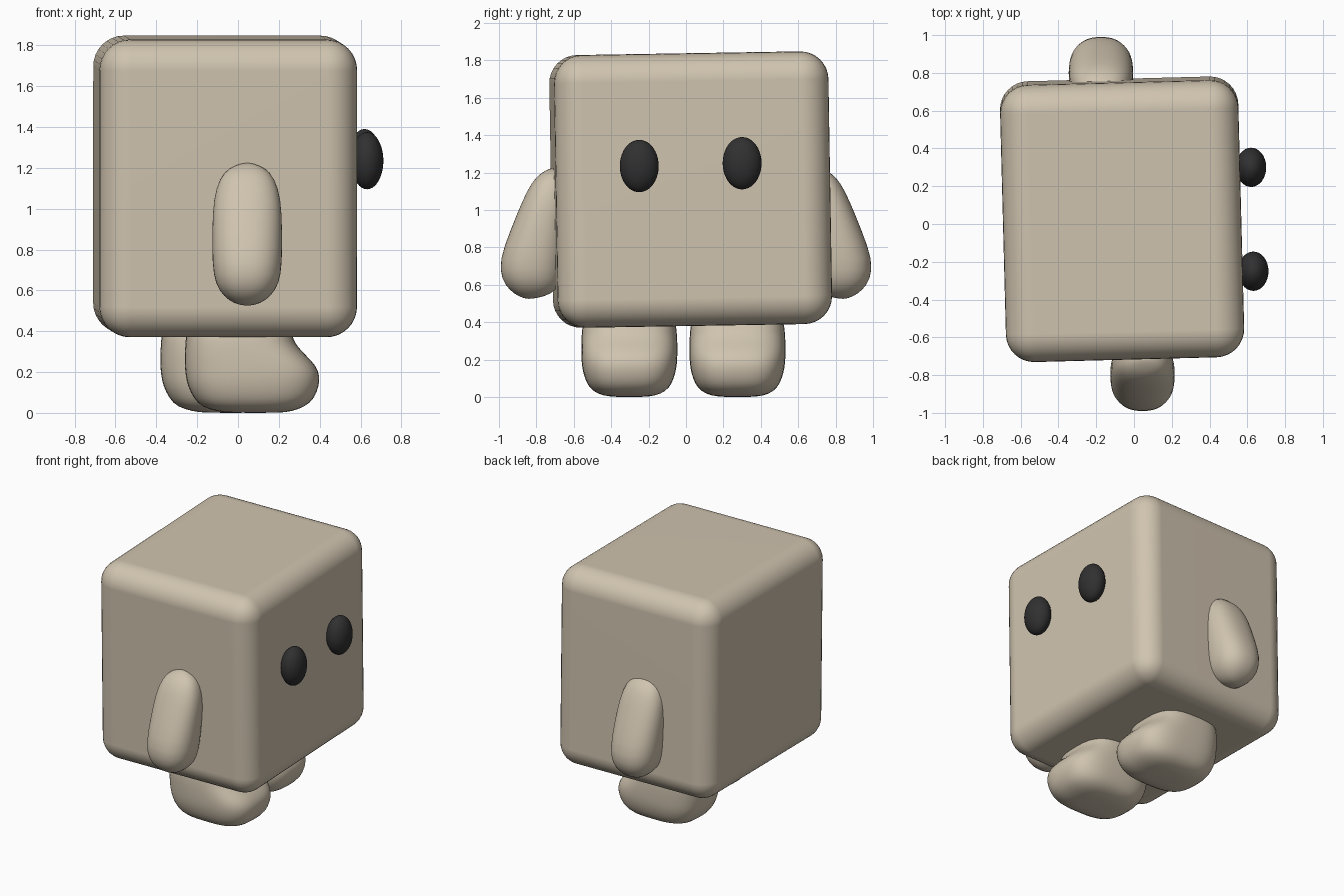
import bpy, bmesh, math

if "Cube" in bpy.data.objects:
    bpy.data.objects.remove(bpy.data.objects["Cube"])


def material(name, rgb):
    m = bpy.data.materials.new(name)
    m.diffuse_color = (*rgb, 1)
    m.use_nodes = True
    m.node_tree.nodes["Principled BSDF"].inputs["Base Color"].default_value = m.diffuse_color
    return m


BEIGE = material("beige", (0.63, 0.55, 0.43))
BLACK = material("charcoal", (0.03, 0.03, 0.03))


def finish(bm, name, mat):
    bmesh.ops.recalc_face_normals(bm, faces=bm.faces)
    for f in bm.faces:
        f.smooth = True
    me = bpy.data.meshes.new(name)
    bm.to_mesh(me)
    bm.free()
    me.materials.append(mat)
    ob = bpy.data.objects.new(name, me)
    bpy.context.collection.objects.link(ob)
    return ob


def loft(name, rings, power, n=32):
    """Stack rounded-rectangle rings given as (z, cx, cy, half x, half y)."""
    bm = bmesh.new()
    loops = []
    for z, cx, cy, hx, hy in rings:
        loop = []
        for i in range(n):
            a = 2 * math.pi * (i + 0.5) / n
            c, s = math.cos(a), math.sin(a)
            x = math.copysign(abs(c) ** (2 / power), c)
            y = math.copysign(abs(s) ** (2 / power), s)
            loop.append(bm.verts.new((cx + hx * x, cy + hy * y, z)))
        loops.append(loop)
    for a, b in zip(loops, loops[1:]):
        for i in range(n):
            j = (i + 1) % n
            bm.faces.new((a[i], a[j], b[j], b[i]))
    bm.faces.new(loops[0])
    bm.faces.new(loops[-1])
    ob = finish(bm, name, BEIGE)
    sub = ob.modifiers.new("smooth", 'SUBSURF')
    sub.levels = sub.render_levels = 1
    return ob


# Body: rounded block, slightly twisted
bm = bmesh.new()
bmesh.ops.create_cube(bm, size=1)
bmesh.ops.scale(bm, vec=(1.262, 1.468, 1.458), verts=bm.verts)
bmesh.ops.bevel(bm, geom=bm.edges[:], offset=0.15, segments=8, profile=0.5, affect='EDGES')
body = finish(bm, "body", BEIGE)
body.location = (-0.063, 0.025, 1.109)
body.rotation_euler = (math.radians(0.95), 0, math.radians(1.5))
body.modifiers.new("weighted", 'WEIGHTED_NORMAL')

# Eyes
for side, (x, y, z) in (("right", (0.632, -0.25, 1.235)), ("left", (0.62, 0.30, 1.25))):
    bm = bmesh.new()
    bmesh.ops.create_uvsphere(bm, u_segments=32, v_segments=20, radius=1)
    bmesh.ops.scale(bm, vec=(0.08, 0.104, 0.14), verts=bm.verts)
    finish(bm, side + "_eye", BLACK).location = (x, y, z)

# Arms: flared stubs hanging outward (z, outer reach, inner reach, half width)
ARM = [(1.225, .72, .70, .02), (1.20, .775, .66, .09), (1.15, .825, .63, .135),
       (1.05, .875, .62, .167), (.89, .94, .63, .172), (.73, 1.0, .645, .172),
       (.63, .987, .665, .157), (.57, .945, .69, .115), (.535, .89, .76, .065),
       (.525, .85, .83, .01)]
for side, s, cx in (("right", -1, 0.045), ("left", 1, -0.175)):
    loft(side + "_arm", [(z, cx, s * (o + i) / 2, w, (o - i) / 2) for z, o, i, w in ARM], 2.3)

# Legs with toes toward the face side (z, heel x, toe x, half width)
LEG = [(0, -.03, .2, .07), (.006, -.1, .26, .14), (.03, -.18, .33, .195),
       (.07, -.217, .375, .228), (.13, -.247, .397, .248), (.18, -.257, .402, .256),
       (.23, -.262, .385, .258), (.28, -.262, .335, .258), (.33, -.259, .287, .256),
       (.37, -.256, .267, .252), (.46, -.25, .25, .24)]
for side, cy, dx in (("right", -0.303, 0), ("left", 0.275, -0.12)):
    loft(side + "_leg", [(z, (a + b) / 2 + dx, cy, (b - a) / 2, h) for z, a, b, h in LEG], 3)
